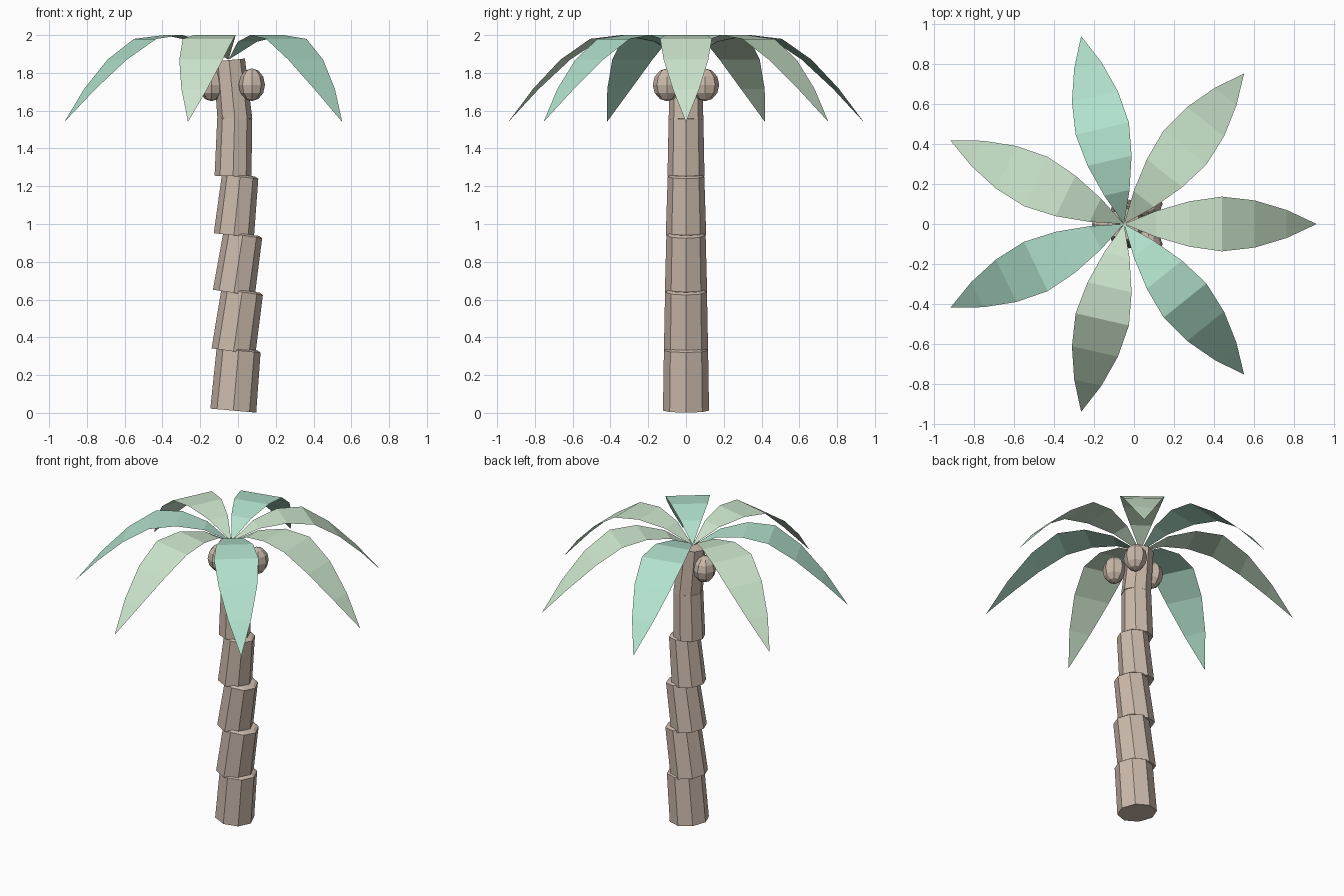
import bpy, bmesh, math
from mathutils import Matrix, Vector

if "Cube" in bpy.data.objects:
    bpy.data.objects.remove(bpy.data.objects["Cube"])


def material(name, rgb):
    m = bpy.data.materials.new(name)
    m.diffuse_color = (*rgb, 1)
    m.use_nodes = True
    m.node_tree.nodes["Principled BSDF"].inputs["Base Color"].default_value = m.diffuse_color
    return m


BARK = material("bark", (0.60, 0.49, 0.41))
LIGHT = material("light_leaf", (0.61, 0.79, 0.61))
TEAL = material("teal_leaf", (0.44, 0.75, 0.60))


def add_object(name, bm, mat):
    mesh = bpy.data.meshes.new(name)
    bm.to_mesh(mesh)
    bm.free()
    mesh.materials.append(mat)
    ob = bpy.data.objects.new(name, mesh)
    bpy.context.collection.objects.link(ob)
    return ob


# Trunk: stacked tilted octagonal segments (bottom x, z, top x, z, radii)
segments = [
    (-0.025, 0.012, 0.003, 0.33, 0.122, 0.117),
    (-0.024, 0.325, 0.022, 0.64, 0.117, 0.111),
    (-0.022, 0.635, 0.025, 0.94, 0.112, 0.104),
    (-0.022, 0.94, 0.011, 1.25, 0.107, 0.097),
    (-0.026, 1.253, -0.018, 1.558, 0.098, 0.092),
    (-0.016, 1.55, -0.047, 1.868, 0.092, 0.084),
]
for i, (x0, z0, x1, z1, r0, r1) in enumerate(segments):
    a, b = Vector((x0, 0, z0)), Vector((x1, 0, z1))
    tilt = math.atan2(x1 - x0, z1 - z0)
    bm = bmesh.new()
    bmesh.ops.create_cone(
        bm, cap_ends=True, segments=8, radius1=r0, radius2=r1, depth=(b - a).length,
        matrix=Matrix.Translation((a + b) / 2) @ Matrix.Rotation(tilt, 4, 'Y'))
    # slightly raised rim on the top of each segment
    if i < len(segments) - 1:
        bm.normal_update()
        top = max(bm.faces, key=lambda f: f.normal.z)
        bmesh.ops.inset_individual(bm, faces=[top], thickness=0.018, depth=0.01)
    add_object(f"trunk_segment_{i + 1}", bm, BARK)

# Coconuts: three low-poly ellipsoids under the crown
for i, (x, y) in enumerate([(0.073, -0.1), (0.073, 0.1), (-0.14, 0.0)]):
    bm = bmesh.new()
    bmesh.ops.create_uvsphere(
        bm, u_segments=8, v_segments=6, radius=1,
        matrix=Matrix.Translation((x, y, 1.737)) @ Matrix.Diagonal((0.07, 0.076, 0.087, 1)))
    add_object(f"coconut_{i + 1}", bm, BARK)

# Leaves: flat arched strips (distance, half width, height)
leaf_profile = [
    (0.0, 0.0, 1.87), (0.16, 0.065, 1.965), (0.325, 0.113, 2.0), (0.49, 0.137, 1.98),
    (0.655, 0.118, 1.87), (0.815, 0.07, 1.715), (0.965, 0.0, 1.54),
]
for i in range(7):
    bm = bmesh.new()
    rows = []
    for d, w, z in leaf_profile:
        sides = (-w, w) if w else (0,)
        rows.append([bm.verts.new((d, s, z)) for s in sides])
    for p, q in zip(rows, rows[1:]):
        bm.faces.new(p[:1] + q + p[:0:-1])
    bmesh.ops.recalc_face_normals(bm, faces=bm.faces)
    if sum(f.normal.z for f in bm.faces) < 0:
        bmesh.ops.reverse_faces(bm, faces=bm.faces)
    leaf = add_object(f"leaf_{i + 1}", bm, TEAL if i % 2 else LIGHT)
    leaf.location.x = -0.05
    leaf.rotation_euler.z = -i * math.tau / 7
